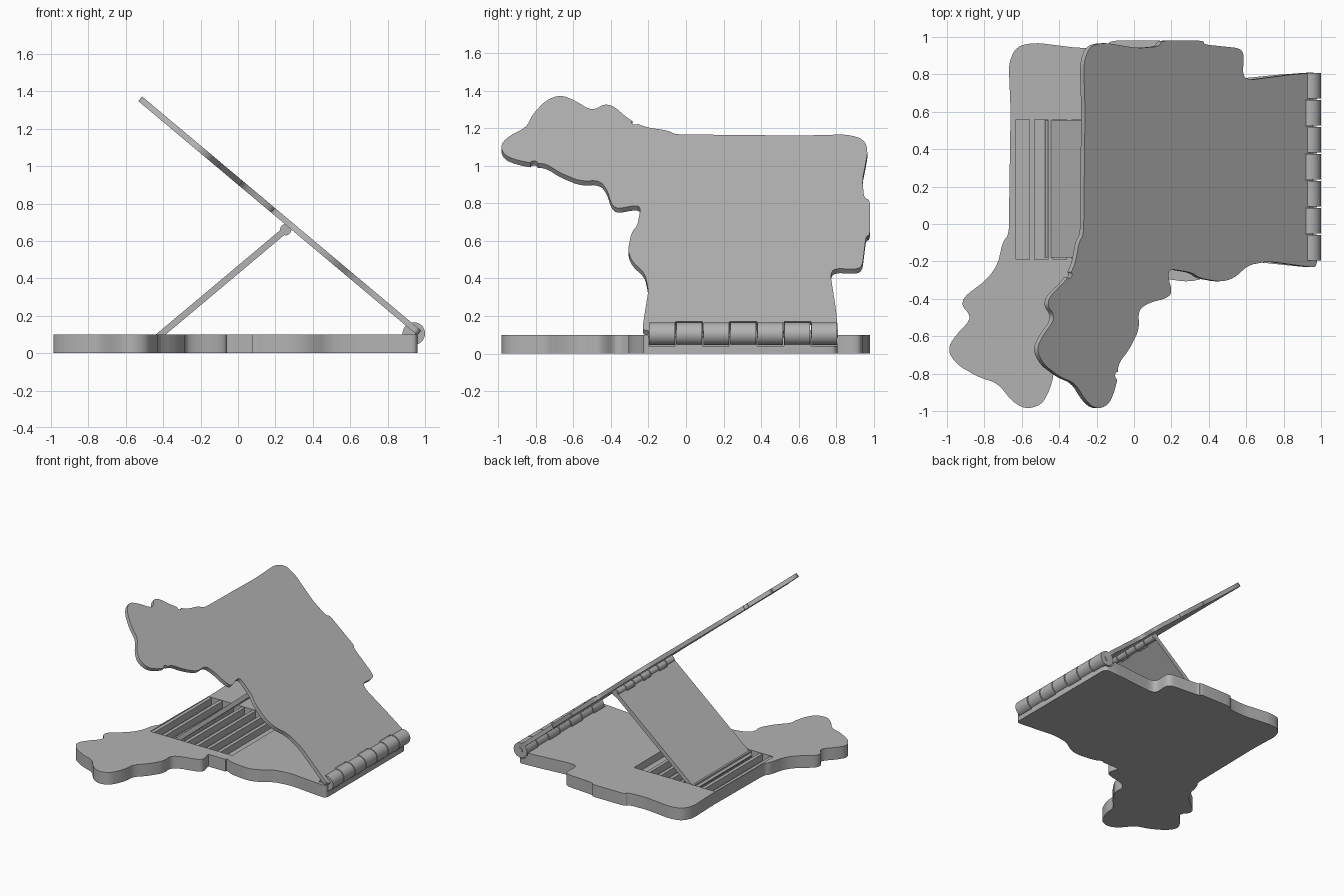
import bpy
import bmesh
from math import radians, cos, sin
from mathutils import Vector

if "Cube" in bpy.data.objects:
    bpy.data.objects.remove(bpy.data.objects["Cube"], do_unlink=True)

# Single matt grey material
grey = bpy.data.materials.new("light_grey")
grey.use_nodes = True
colour = (0.45, 0.45, 0.45, 1)
grey.diffuse_color = colour
grey.node_tree.nodes["Principled BSDF"].inputs["Base Color"].default_value = colour

TILT = radians(40)
HINGE_X, HINGE_Z, HINGE_R = 0.94, 0.105, 0.06
PIVOT_X, PIVOT_Z, PIVOT_R = 0.255, 0.66, 0.03
BASE_TOP, FLOOR_TOP = 0.1, 0.04
TRAY_FRONT, TRAY_BACK = -0.19, 0.56
TRAY_LEFT, TRAY_RIGHT = -0.66, 0.08
RAIL = 0.085


def prism(name, points, low, high):
    """Extrude a flat outline between two heights."""
    bm = bmesh.new()
    face = bm.faces.new([bm.verts.new((p[0], p[1], low)) for p in points])
    grown = bmesh.ops.extrude_face_region(bm, geom=[face])
    top = [g for g in grown["geom"] if isinstance(g, bmesh.types.BMVert)]
    bmesh.ops.translate(bm, verts=top, vec=(0, 0, high - low))
    bmesh.ops.recalc_face_normals(bm, faces=bm.faces)
    mesh = bpy.data.meshes.new(name)
    bm.to_mesh(mesh)
    bm.free()
    mesh.materials.append(grey)
    obj = bpy.data.objects.new(name, mesh)
    bpy.context.collection.objects.link(obj)
    return obj


def box(name, x0, x1, y0, y1, z0, z1):
    return prism(name, [(x0, y0), (x1, y0), (x1, y1), (x0, y1)], z0, z1)


def barrel(name, x, z, radius, y0, y1):
    """Cylinder lying along y."""
    bpy.ops.mesh.primitive_cylinder_add(
        vertices=40, radius=radius, depth=y1 - y0,
        location=(x, (y0 + y1) / 2, z), rotation=(radians(90), 0, 0))
    obj = bpy.context.object
    obj.name = name
    obj.data.materials.append(grey)
    return obj


def cut(target, cutter):
    """Subtract the cutter for good, then discard it."""
    cutter.hide_render = True
    mod = target.modifiers.new("cut", 'BOOLEAN')
    mod.operation, mod.solver, mod.object = 'DIFFERENCE', 'EXACT', cutter
    bpy.context.view_layer.objects.active = target
    bpy.ops.object.modifier_apply(modifier=mod.name)
    bpy.data.objects.remove(cutter, do_unlink=True)


def rounded(points, limit):
    """Trim every corner by a limited length."""
    result = []
    for i, p in enumerate(points):
        for q in (points[i - 1], points[(i + 1) % len(points)]):
            d = q - p
            result.append(p + d.normalized() * min(d.length / 4, limit))
    return result


def inset(points, width):
    """Offset inwards, dropping points that fall too near the outline."""
    count = len(points)
    dense = [points[i].lerp(points[(i + 1) % count], k / 4)
             for i in range(count) for k in range(4)]
    area = sum(points[i - 1].cross(points[i]) for i in range(count))
    side = 1 if area > 0 else -1
    inner = []
    for i, p in enumerate(dense):
        t = (dense[(i + 1) % len(dense)] - dense[i - 1]).normalized()
        q = p + Vector((-t.y, t.x)) * side * width
        if min((q - o).length for o in dense) > width * 0.97:
            inner.append(q)
    return inner


# Animal outline: (y, distance from hinge) in hundredths
OUTLINE = [
    (-23, -2), (-23, 3), (-20, 32), (-22, 46), (-29, 56), (-31, 65), (-29, 80),
    (-26, 85), (-24, 101), (-28, 102), (-37, 99), (-40, 104), (-42, 115),
    (-46, 123), (-56, 122), (-67, 129), (-75, 137), (-82, 137), (-91, 140),
    (-97, 144), (-99, 152), (-95, 159), (-85, 167), (-82, 177), (-75, 189),
    (-67, 194), (-59, 189), (-52, 182), (-48, 182), (-44, 186), (-39, 185),
    (-30, 173), (-22, 167), (-9, 164), (-6, 161), (61, 160), (86, 161),
    (95, 157), (97, 147), (94, 123), (95, 108), (98, 107), (98, 77), (96, 77),
    (94, 52), (91, 49), (79, 50), (77, 45), (80, 15), (81, -2)]
outline = [Vector((-u, y)) / 100 for y, u in OUTLINE]
for trim in (0.025, 0.01):
    outline = rounded(outline, trim)

# Base frame: outline ring with an open bay for the tray
base = prism("base_frame", outline, 0, BASE_TOP)
base.location.x = HINGE_X
hole = prism("hole_cutter", inset(outline, 0.115), -0.1, 0.3)
hole.location.x = HINGE_X
bpy.context.view_layer.update()
cut(base, hole)
cut(base, box("bay_cutter", TRAY_LEFT, TRAY_RIGHT, TRAY_FRONT, TRAY_BACK, FLOOR_TOP, 0.3))

# Tray: floor, two rails and the ridges that catch the strut
box("tray_floor", TRAY_LEFT, TRAY_RIGHT, TRAY_FRONT, TRAY_BACK, 0, FLOOR_TOP)
box("tray_front_rail", TRAY_LEFT + 0.02, TRAY_RIGHT, TRAY_FRONT - RAIL, TRAY_FRONT, 0, BASE_TOP)
box("tray_back_rail", TRAY_LEFT + 0.02, TRAY_RIGHT, TRAY_BACK, TRAY_BACK + RAIL, 0, BASE_TOP)
for i in range(7):
    x = TRAY_LEFT + i * 0.1
    box("tray_ridge", x, x + 0.028, TRAY_FRONT, TRAY_BACK, FLOOR_TOP, BASE_TOP - 0.005)

# Tilted top panel in the same outline
panel = prism("top_panel", outline, 0.005, 0.037)
panel.location = (HINGE_X, 0, HINGE_Z)
panel.rotation_euler.y = TILT
bpy.context.view_layer.update()

# Small notches on the head edge
for y, u in ((-0.27, 1.71), (-0.81, 1.37)):
    bpy.ops.mesh.primitive_cylinder_add(
        vertices=16, radius=0.02, depth=0.3, rotation=(0, TILT, 0),
        location=(HINGE_X - u * cos(TILT), y, HINGE_Z + u * sin(TILT)))
    cut(panel, bpy.context.object)

# Main hinge: seven barrels, fixed alternately to the panel and the base
step = 1.01 / 7
for i in range(7):
    y0 = -0.2 + i * step
    y1 = y0 + step
    other = base if i % 2 == 0 else panel
    cut(other, barrel("hinge_cutter", HINGE_X, HINGE_Z, HINGE_R + 0.008, y0, y1))
    barrel("hinge_barrel", HINGE_X, HINGE_Z, HINGE_R, y0 + 0.004, y1 - 0.004)
barrel("hinge_pin", HINGE_X, HINGE_Z, 0.02, -0.2, 0.81)

# Support strut leaning from the tray up to the panel
strut = box("support_strut", -0.94, 0, TRAY_FRONT + 0.01, TRAY_BACK - 0.005, -0.017, 0.017)
strut.location = (PIVOT_X, 0, PIVOT_Z)
strut.rotation_euler.y = -TILT
bpy.context.view_layer.update()
step = 0.735 / 7
for i in range(7):
    y0 = TRAY_FRONT + 0.01 + i * step
    y1 = y0 + step
    if i % 2:
        cut(strut, barrel("strut_cutter", PIVOT_X, PIVOT_Z, PIVOT_R + 0.008, y0, y1))
    barrel("strut_barrel", PIVOT_X, PIVOT_Z, PIVOT_R, y0 + 0.004, y1 - 0.004)

# Smooth the rounded edges and keep the corners crisp
for obj in bpy.context.scene.objects:
    obj.select_set(obj.type == 'MESH')
bpy.context.view_layer.objects.active = panel
bpy.ops.object.shade_smooth_by_angle(angle=radians(35))
